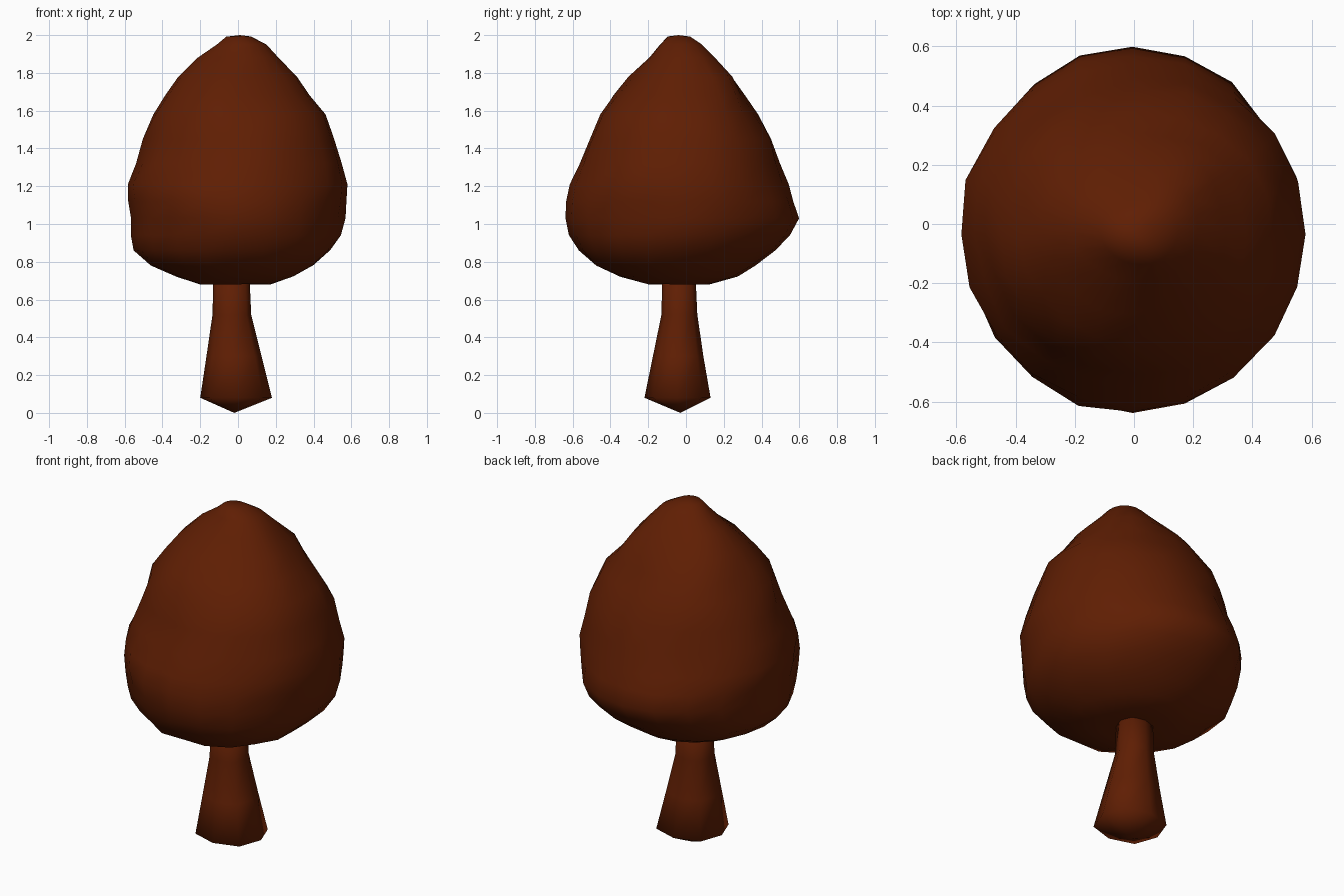
import bpy, bmesh, math
from mathutils import Vector, noise

if "Cube" in bpy.data.objects:
    bpy.data.objects.remove(bpy.data.objects["Cube"])

bark = bpy.data.materials.new("brown")
bark.diffuse_color = (0.115, 0.013, 0.001, 1)
bark.use_nodes = True
bark.node_tree.nodes["Principled BSDF"].inputs["Base Color"].default_value = bark.diffuse_color

# Local swellings and hollows of the foliage: x, y, z, amount, reach
LUMPS = [
    (0.20, 0.20, 1.80, 0.05, 0.14),
    (0.11, 0.60, 1.03, 0.02, 0.12),
    (-0.25, -0.52, 0.86, -0.03, 0.12),
]


def loft(name, rings, sides, bottom, top, bump=0.0, square=0.0, lumps=()):
    """Skin rings given as (z, x_min, x_max, y_min, y_max), closed by two tip points."""
    bm = bmesh.new()
    loops = []
    for z, x0, x1, y0, y1 in rings:
        cx, cy = (x0 + x1) / 2, (y0 + y1) / 2
        loop = []
        for k in range(sides):
            a = 2 * math.pi * k / sides
            full = 1 + square * math.sin(2 * a) ** 2
            p = Vector((cx + (x1 - x0) / 2 * full * math.cos(a),
                        cy + (y1 - y0) / 2 * full * math.sin(a), z))
            n = noise.noise(p * 4.5 + Vector((3.1, 7.7, 1.3)))
            push = n * bump
            for lx, ly, lz, amount, reach in lumps:
                d = (p - Vector((lx, ly, lz))).length
                push += amount * math.exp(-(d / reach) ** 2)
            out = Vector((math.cos(a), math.sin(a), 0.3 * n))
            loop.append(bm.verts.new(p + out * push))
        loops.append(loop)
    for a, b in zip(loops, loops[1:]):
        for k in range(sides):
            j = (k + 1) % sides
            bm.faces.new((a[k], a[j], b[j], b[k]))
    for loop, tip in ((loops[0], bottom), (loops[-1], top)):
        v = bm.verts.new(tip)
        for k in range(sides):
            bm.faces.new((loop[k], loop[(k + 1) % sides], v))
    bmesh.ops.recalc_face_normals(bm, faces=bm.faces)
    for f in bm.faces:
        f.smooth = True
    me = bpy.data.meshes.new(name)
    bm.to_mesh(me)
    bm.free()
    me.materials.append(bark)
    ob = bpy.data.objects.new(name, me)
    bpy.context.collection.objects.link(ob)
    return ob


# Lumpy egg-shaped foliage
loft("canopy", [
    (0.68, -0.20, 0.18, -0.20, 0.13),
    (0.72, -0.33, 0.31, -0.34, 0.26),
    (0.78, -0.46, 0.42, -0.49, 0.37),
    (0.86, -0.55, 0.50, -0.57, 0.47),
    (0.94, -0.57, 0.54, -0.61, 0.54),
    (1.03, -0.57, 0.56, -0.63, 0.59),
    (1.12, -0.58, 0.57, -0.63, 0.57),
    (1.21, -0.58, 0.58, -0.61, 0.54),
    (1.32, -0.54, 0.56, -0.56, 0.50),
    (1.45, -0.50, 0.53, -0.51, 0.46),
    (1.58, -0.45, 0.47, -0.46, 0.38),
    (1.68, -0.39, 0.38, -0.39, 0.31),
    (1.78, -0.32, 0.31, -0.30, 0.24),
    (1.88, -0.21, 0.22, -0.20, 0.15),
    (1.95, -0.11, 0.14, -0.13, 0.07),
    (1.99, -0.05, 0.05, -0.08, 0.01),
], 20, (-0.03, -0.03, 0.71), (0.01, -0.04, 2.0), bump=0.03, square=0.005, lumps=LUMPS)

# Tapered faceted trunk with a blunt pointed foot
loft("trunk", [
    (0.08, -0.20, 0.18, -0.22, 0.13),
    (0.30, -0.167, 0.125, -0.175, 0.092),
    (0.52, -0.135, 0.07, -0.13, 0.06),
    (0.74, -0.13, 0.06, -0.125, 0.05),
], 8, (-0.02, -0.03, 0.0), (-0.03, -0.03, 0.75), square=0.06)
